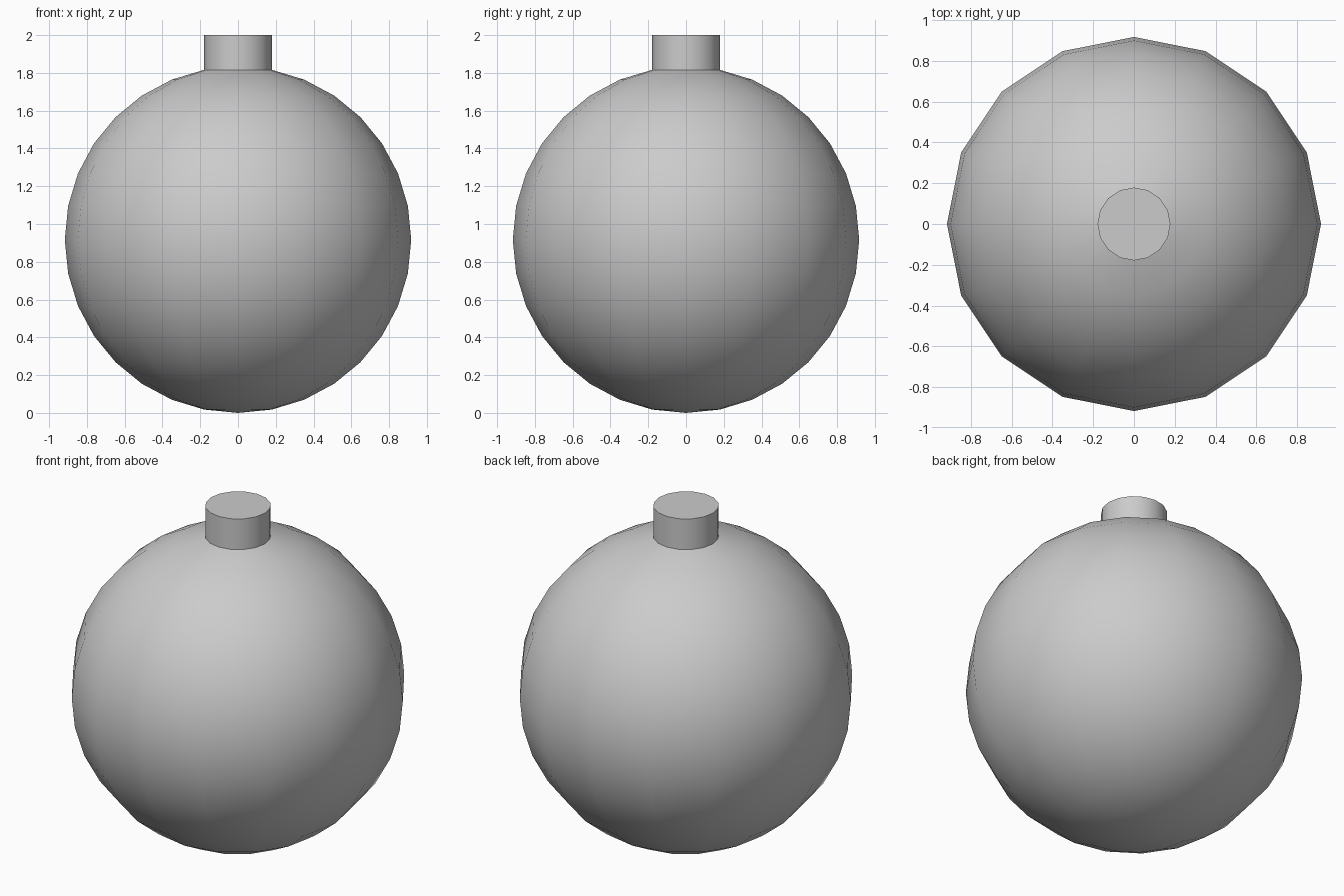
import bpy, bmesh
from math import cos, pi

if "Cube" in bpy.data.objects:
    bpy.data.objects.remove(bpy.data.objects["Cube"])

R = 0.917
bm = bmesh.new()

# Round body, 16 segments by 16 rings, standing on its lower pole
bmesh.ops.create_uvsphere(bm, u_segments=16, v_segments=16, radius=R)
bmesh.ops.translate(bm, verts=bm.verts, vec=(0, 0, R))

# Neck: merge the faces round the top pole and extrude them up
pole = max(bm.verts, key=lambda v: v.co.z)
cap = bmesh.ops.dissolve_verts(bm, verts=[pole])
top = max(bm.faces, key=lambda f: f.calc_center_median().z)
ring_edges = list(top.edges)
res = bmesh.ops.extrude_face_region(bm, geom=[top])
for v in res["geom"]:
    if isinstance(v, bmesh.types.BMVert):
        v.co.z = 2.0
if top.is_valid:
    bmesh.ops.delete(bm, geom=[top], context='FACES_ONLY')
bmesh.ops.recalc_face_normals(bm, faces=bm.faces)

mesh = bpy.data.meshes.new("round_flask")
bm.to_mesh(mesh)
bm.free()
obj = bpy.data.objects.new("round_body_with_neck", mesh)
bpy.context.collection.objects.link(obj)

# Smooth body, crisp edges on the neck
bpy.context.view_layer.objects.active = obj
obj.select_set(True)
bpy.ops.object.shade_smooth_by_angle(angle=pi / 6)
